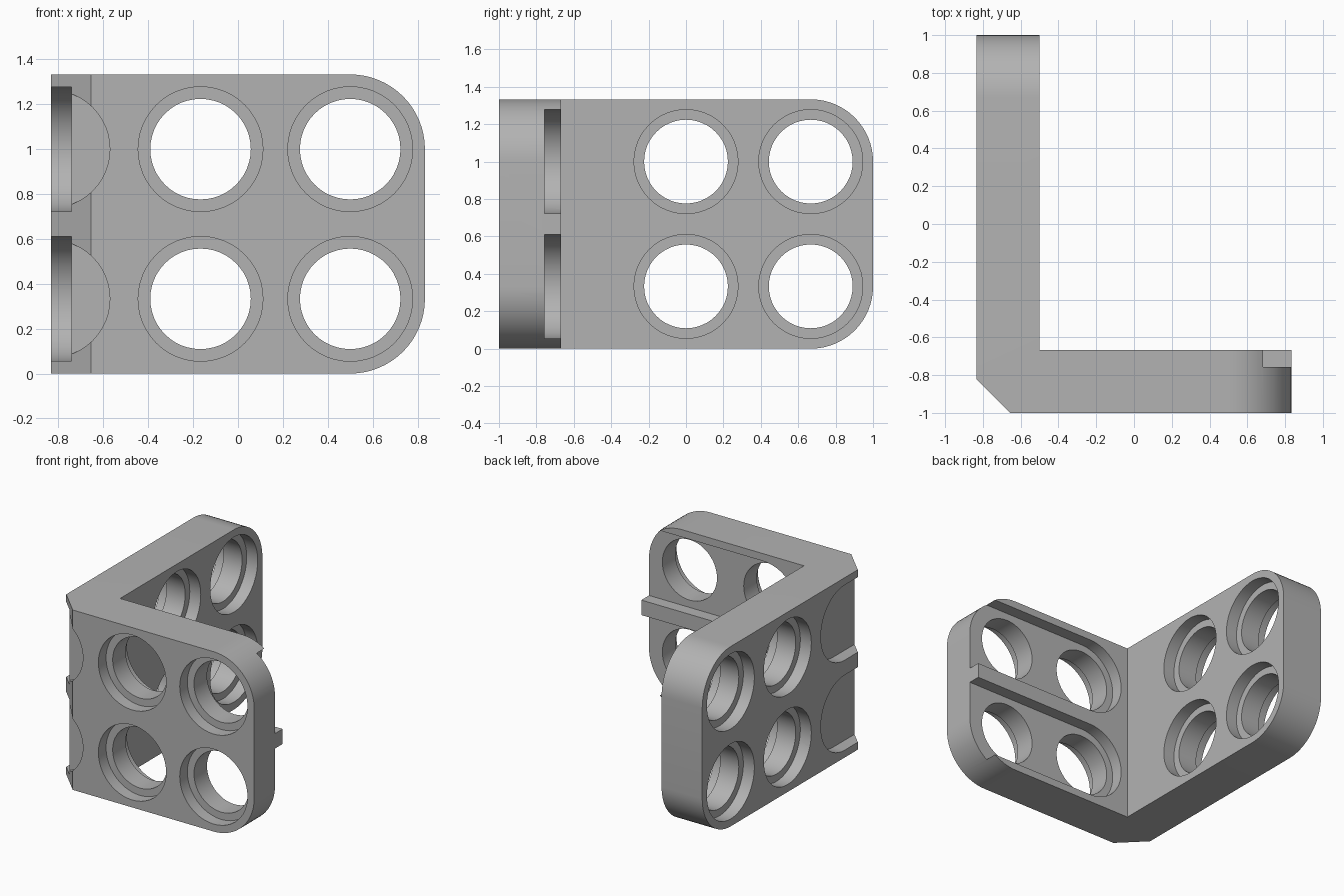
import bpy, bmesh, math

cube = bpy.data.objects.get("Cube")
if cube:
    bpy.data.objects.remove(cube, do_unlink=True)

HALF_X, FACE, PITCH, HEIGHT = 0.833, 0.09, 0.667, 1.333
WALL = 0.333
HOLE_R, BORE_R = 0.224, 0.278
ROWS = (0.333, 1.0)

grey = bpy.data.materials.new("plain grey")
grey.use_nodes = True
grey.diffuse_color = (0.45, 0.45, 0.45, 1)
grey.node_tree.nodes["Principled BSDF"].inputs["Base Color"].default_value = grey.diffuse_color


def prism(name, points, direction, round_ends=False):
    """Extrude a closed outline along a direction vector."""
    bm = bmesh.new()
    base = bm.faces.new([bm.verts.new(p) for p in points])
    result = bmesh.ops.extrude_face_region(bm, geom=[base])
    verts = [v for v in result["geom"] if isinstance(v, bmesh.types.BMVert)]
    bmesh.ops.translate(bm, verts=verts, vec=direction)
    bmesh.ops.recalc_face_normals(bm, faces=bm.faces)
    if round_ends:
        # round the upper and lower corners of both free ends
        tips = [e for e in bm.edges
                if all(v.co.x > 0.8 for v in e.verts) or all(v.co.y > 0.9 for v in e.verts)]
        tips = [e for e in tips if abs(e.verts[0].co.z - e.verts[1].co.z) < 0.01]
        bmesh.ops.bevel(bm, geom=tips, offset=WALL, segments=16, profile=0.5, affect='EDGES')
    mesh = bpy.data.meshes.new(name)
    bm.to_mesh(mesh)
    bm.free()
    obj = bpy.data.objects.new(name, mesh)
    bpy.context.scene.collection.objects.link(obj)
    return obj


cutters = []


def cut(axis, u, z, radius, start, end, open_to=None):
    """Round cutter along an axis, or a slot running out to open_to."""
    sides = 48
    outline = []
    if open_to is None:
        for i in range(sides):
            a = math.tau * i / sides
            outline.append((u + radius * math.cos(a), z + radius * math.sin(a)))
    else:
        side = -1 if open_to > u else 1
        for i in range(sides // 2 + 1):
            a = math.pi * i / (sides // 2) - math.pi / 2
            outline.append((u + side * radius * math.cos(a), z + radius * math.sin(a)))
        outline += [(open_to, z + radius), (open_to, z - radius)]
    if axis == 'Y':
        points, direction = [(p, start, q) for p, q in outline], (0, end - start, 0)
    else:
        points, direction = [(start, p, q) for p, q in outline], (end - start, 0, 0)
    obj = prism("cutter", points, direction)
    obj.hide_render = True
    cutters.append(obj)


# L-shaped body with a chamfered outer corner
plan = [(-0.655, -1), (HALF_X, -1), (HALF_X, WALL - 1), (WALL - HALF_X, WALL - 1),
        (WALL - HALF_X, 1), (-HALF_X, 1), (-HALF_X, -0.822)]
body = prism("angle_bracket", [(x, y, 0) for x, y in plan], (0, 0, HEIGHT), True)

for z in ROWS:
    # through holes with counterbores in the front arm
    for x in (0.5, 0.5 - PITCH):
        cut('Y', x, z, HOLE_R, -1.2, -0.5)
        cut('Y', x, z, BORE_R, -1.2, FACE - 1)
    # slots along the inner face of the front arm
    cut('Y', 0.5 - PITCH, z, BORE_R, WALL - 1 - FACE, -0.6, open_to=1.1)
    # through holes with counterbores on both faces of the side arm
    for y in (0, PITCH):
        cut('X', y, z, HOLE_R, -1, -0.3)
        cut('X', y, z, BORE_R, -1, FACE - HALF_X)
        cut('X', y, z, BORE_R, WALL - HALF_X - FACE, -0.4)
    # recesses meeting at the outer corner
    cut('X', -PITCH, z, BORE_R, -1, FACE - HALF_X, open_to=-1.2)
    cut('Y', -HALF_X, z, 0.262, -1.2, FACE - 1)

for cutter in cutters:
    mod = body.modifiers.new("cut", 'BOOLEAN')
    mod.operation, mod.solver, mod.object = 'DIFFERENCE', 'EXACT', cutter

# apply the cuts and remove the cutters
bpy.context.view_layer.update()
graph = bpy.context.evaluated_depsgraph_get()
finished = bpy.data.meshes.new_from_object(body.evaluated_get(graph))
body.modifiers.clear()
body.data = finished
for cutter in cutters:
    bpy.data.objects.remove(cutter, do_unlink=True)

finished.materials.clear()
finished.materials.append(grey)
bpy.ops.object.select_all(action='DESELECT')
body.select_set(True)
bpy.context.view_layer.objects.active = body
bpy.ops.object.shade_smooth_by_angle(angle=math.radians(30))
